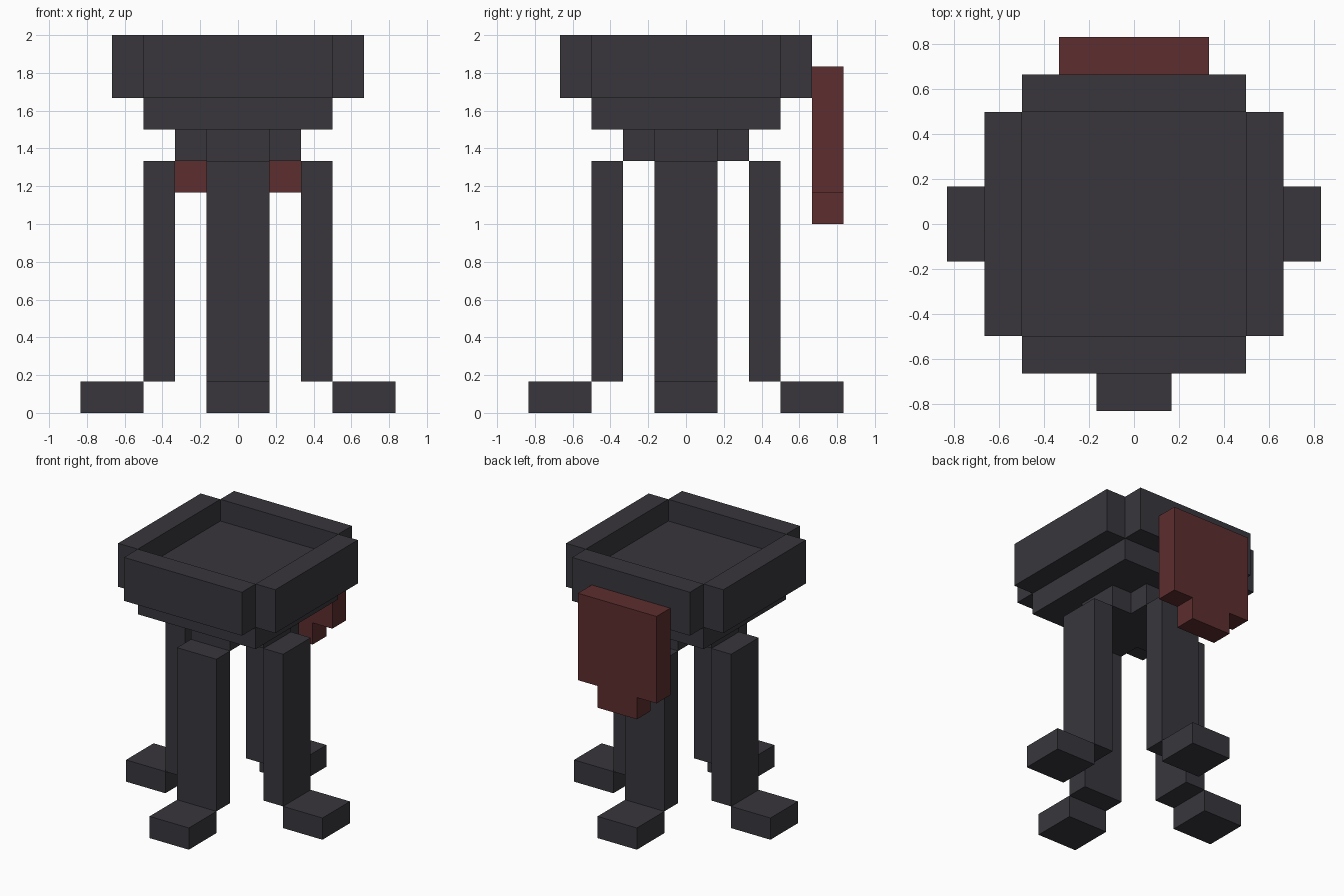
import bpy
import bmesh
import math
from mathutils import Matrix, Vector

if "Cube" in bpy.data.objects:
    bpy.data.objects.remove(bpy.data.objects["Cube"])

U = 1 / 6  # one block unit


def make_material(name, color):
    mat = bpy.data.materials.new(name)
    mat.diffuse_color = (*color, 1)
    mat.use_nodes = True
    mat.node_tree.nodes["Principled BSDF"].inputs["Base Color"].default_value = mat.diffuse_color
    return mat


IRON = make_material("dark iron", (0.040, 0.037, 0.046))
RED = make_material("dark red cloth", (0.110, 0.027, 0.028))


def box(name, lo, hi, mat, turn=0):
    """Box between two corners in block units, turned about z in quarter turns."""
    lo, hi = Vector(lo) * U, Vector(hi) * U
    bm = bmesh.new()
    bmesh.ops.create_cube(bm, size=1)
    bmesh.ops.scale(bm, vec=hi - lo, verts=bm.verts)
    bmesh.ops.translate(bm, vec=(lo + hi) / 2, verts=bm.verts)
    bmesh.ops.transform(bm, matrix=Matrix.Rotation(turn * math.pi / 2, 4, 'Z'), verts=bm.verts)
    mesh = bpy.data.meshes.new(name)
    bm.to_mesh(mesh)
    bm.free()
    mesh.materials.append(mat)
    obj = bpy.data.objects.new(name, mesh)
    bpy.context.collection.objects.link(obj)
    return obj


# Bowl floor, with the recess one unit below the rim
box("bowl_floor", (-3, -3, 9), (3, 3, 11), IRON)

# Cross-shaped support under the bowl: a centre and four arms
box("support_centre", (-1, -1, 8), (1, 1, 9), IRON)

# Rim wall, support arm, leg and foot repeated on all four sides
for i, side in enumerate(("front", "right", "back", "left")):
    box(f"rim_{side}", (-3, -4, 10), (3, -3, 12), IRON, i)
    box(f"support_arm_{side}", (-1, -2, 8), (1, -1, 9), IRON, i)
    box(f"leg_{side}", (-1, -3, 1), (1, -2, 8), IRON, i)
    box(f"foot_{side}", (-1, -5, 0), (1, -3, 1), IRON, i)

# Cloth hanging on the back, with a narrower tip
box("cloth", (-2, 4, 7), (2, 5, 11), RED)
box("cloth_tip", (-1, 4, 6), (1, 5, 7), RED)
